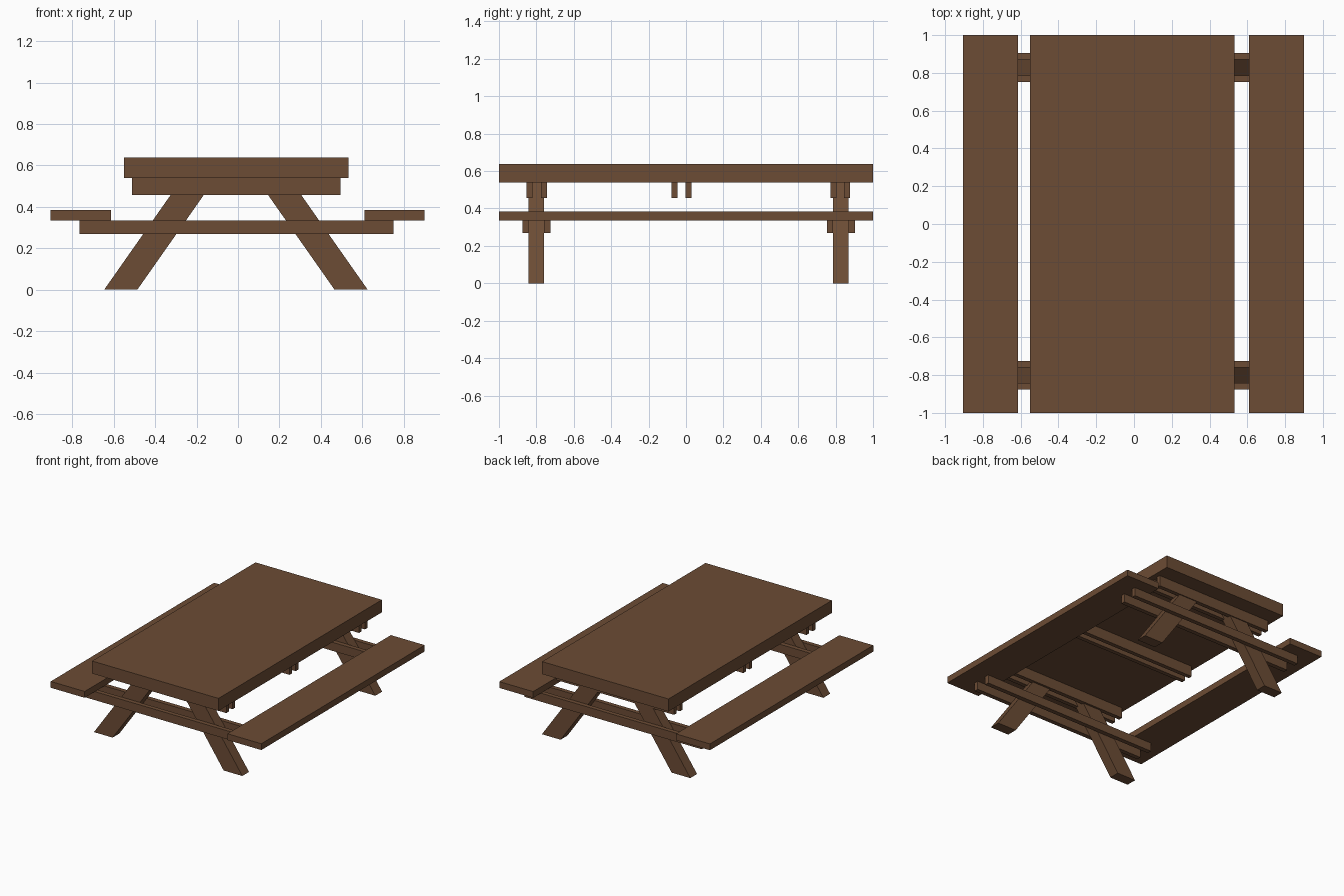
import bpy

if "Cube" in bpy.data.objects:
    bpy.data.objects.remove(bpy.data.objects["Cube"])

wood = bpy.data.materials.new("brown wood")
wood.diffuse_color = (0.15, 0.072, 0.035, 1)
wood.use_nodes = True
wood.node_tree.nodes["Principled BSDF"].inputs["Base Color"].default_value = wood.diffuse_color


def prism(name, profile, y0, y1):
    """Extrude an x/z outline from y0 to y1."""
    n = len(profile)
    verts = [(x, y, z) for y in (y0, y1) for x, z in profile]
    faces = [tuple(range(n)), tuple(range(2 * n - 1, n - 1, -1))]
    faces += [(i, i + n, (i + 1) % n + n, (i + 1) % n) for i in range(n)]
    mesh = bpy.data.meshes.new(name)
    mesh.from_pydata(verts, [], faces)
    mesh.materials.append(wood)
    obj = bpy.data.objects.new(name, mesh)
    bpy.context.collection.objects.link(obj)


def board(name, x0, x1, y0, y1, z0, z1):
    prism(name, [(x0, z0), (x1, z0), (x1, z1), (x0, z1)], y0, y1)


# Table top and the two seats
board("table_top", -0.55, 0.533, -1, 1, 0.54, 0.637)
board("left_seat", -0.905, -0.614, -1, 1, 0.335, 0.384)
board("right_seat", 0.61, 0.90, -1, 1, 0.335, 0.384)

# Battens under the table top, in pairs
for y0, y1 in [(-0.852, -0.82), (-0.775, -0.743), (-0.077, -0.045),
               (-0.002, 0.03), (0.773, 0.805), (0.845, 0.877)]:
    board("top_batten", -0.512, 0.496, y0, y1, 0.457, 0.54)

# Long cross beams that carry the seats, either side of the legs
for y0, y1 in [(-0.875, -0.841), (-0.759, -0.724),
               (0.753, 0.787), (0.87, 0.904)]:
    board("seat_beam", -0.766, 0.75, y0, y1, 0.269, 0.335)

# Splayed legs
for end, y0, y1 in [("front", -0.841, -0.759), ("back", 0.787, 0.87)]:
    for side, s in [("left", -1), ("right", 1)]:
        pts = [(0.476, 0), (0.636, 0), (0.257, 0.54), (0.097, 0.54)]
        pts = [(s * x - 0.01, z) for x, z in pts]
        if s < 0:
            pts.reverse()
        prism(f"{end}_{side}_leg", pts, y0, y1)
